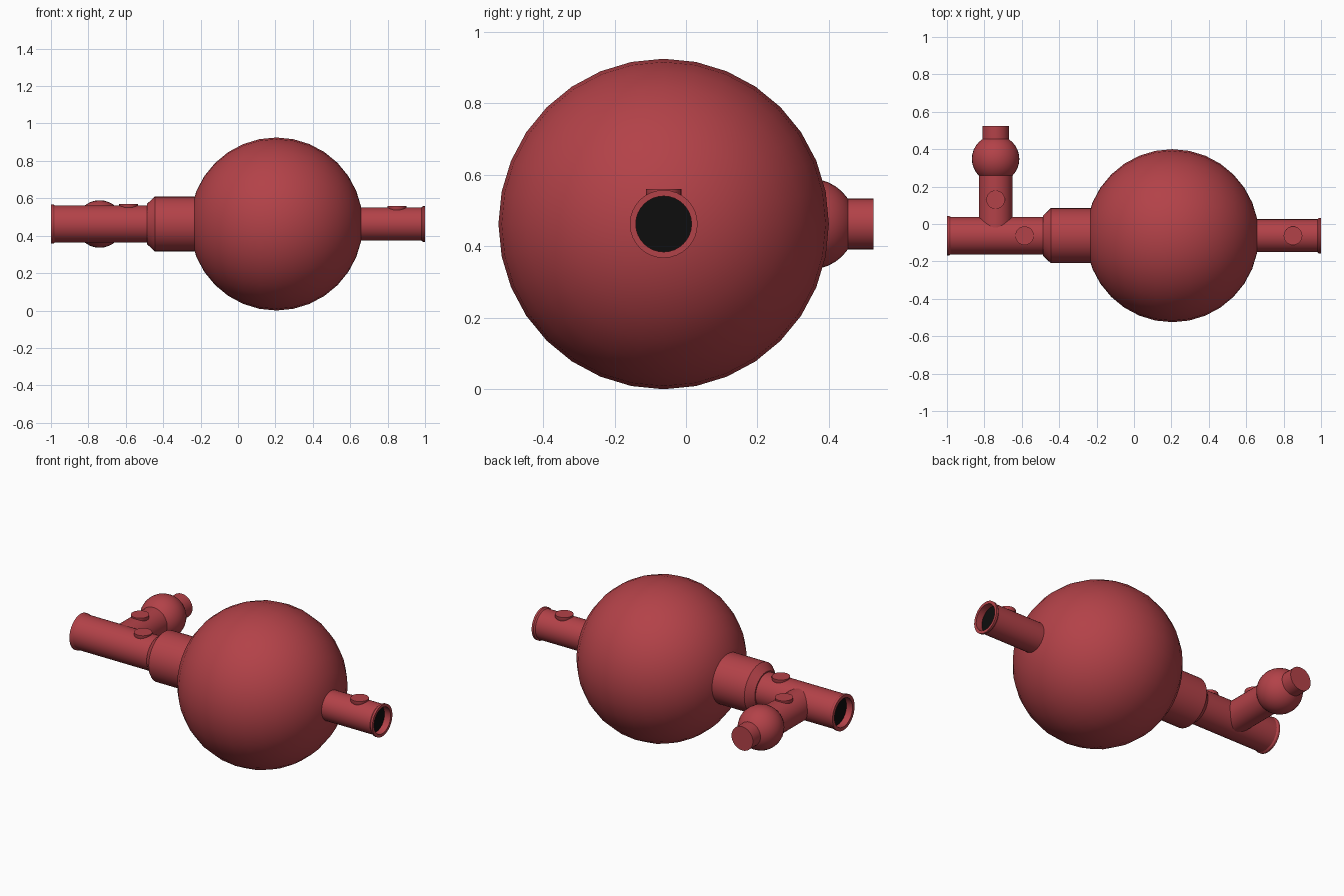
import bpy, math
from mathutils import Matrix, Vector

if "Cube" in bpy.data.objects:
    bpy.data.objects.remove(bpy.data.objects["Cube"])

CY, CZ = -0.0625, 0.4625      # main axis position
ARM_X = -0.74                 # side arm position

def material(name, rgb):
    m = bpy.data.materials.new(name)
    m.diffuse_color = (*rgb, 1)
    m.use_nodes = True
    m.node_tree.nodes["Principled BSDF"].inputs["Base Color"].default_value = m.diffuse_color
    return m

RED = material("red rubber", (0.45, 0.054, 0.065))
BLACK = material("black bore", (0.004, 0.004, 0.004))

def lathe(name, profile, origin, axis, mat=RED, n=32):
    """Spin (distance along axis, radius) points; radius 0 makes a pole."""
    rot = Vector((0, 0, 1)).rotation_difference(Vector(axis)).to_matrix().to_4x4()
    mx = Matrix.Translation(origin) @ rot
    verts, rings, faces = [], [], []
    for h, r in profile:
        k = 1 if r == 0 else n
        rings.append([len(verts) + i for i in range(k)])
        for i in range(k):
            a = 2 * math.pi * i / n
            verts.append(mx @ Vector((r * math.cos(a), r * math.sin(a), h)))
    for a, b in zip(rings, rings[1:]):
        for i in range(n):
            j = (i + 1) % n
            f = [a[i % len(a)], a[j % len(a)], b[j % len(b)], b[i % len(b)]]
            faces.append(list(dict.fromkeys(f)))
    me = bpy.data.meshes.new(name)
    me.from_pydata(verts, [], faces)
    me.materials.append(mat)
    ob = bpy.data.objects.new(name, me)
    bpy.context.collection.objects.link(ob)
    bpy.ops.object.select_all(action='DESELECT')
    bpy.context.view_layer.objects.active = ob
    ob.select_set(True)
    bpy.ops.object.shade_smooth_by_angle(angle=math.radians(30))
    return ob

def ball(name, radius, origin, axis, steps=16):
    pts = [(-radius * math.cos(math.pi * i / steps),
            radius * math.sin(math.pi * i / steps) if 0 < i < steps else 0)
           for i in range(steps + 1)]
    return lathe(name, pts, origin, axis)

def open_tube(name, length, r, lip, bore, direction, depth=0.04):
    """Tube ending at x = +-1 with a lip, a recessed bore and a black plug."""
    end = (direction, CY, CZ)
    axis = (-direction, 0, 0)
    lathe(name, [(depth, bore), (0, bore), (0, lip), (0.012, lip),
                 (0.02, r), (length, r)], end, axis)
    lathe(name + "_bore", [(depth, 0), (depth, bore)], end, axis, BLACK)

def button(name, x, y, top):
    lathe(name, [(-0.05, 0.0), (-0.05, 0.035), (-0.017, 0.05), (0, 0.05), (0, 0)],
          (x, y, top), (0, 0, 1), n=24)

# main bulb, collar and the two open tubes
ball("main_bulb", 0.4625, (0.205, CY, CZ), (1, 0, 0))
lathe("collar", [(-0.487, 0.09), (-0.487, 0.107), (-0.445, 0.147), (-0.2, 0.147)],
      (0, CY, CZ), (1, 0, 0))
open_tube("lower_tube", 0.55, 0.1, 0.105, 0.085, -1)
open_tube("upper_tube", 0.40, 0.088, 0.095, 0.078, 1)

# side arm with small bulb and closed end
lathe("side_arm", [(CY, 0.09), (0.262, 0.09)], (ARM_X, 0, CZ), (0, 1, 0))
ball("small_bulb", 0.127, (ARM_X, 0.348, CZ), (0, 1, 0))
lathe("arm_end", [(0.42, 0.071), (0.525, 0.071), (0.525, 0)],
      (ARM_X, 0, CZ), (0, 1, 0))

# valve buttons
button("lower_button", -0.585, CY, 0.57)
button("upper_button", 0.85, CY, 0.56)
button("arm_button", ARM_X, 0.13, 0.56)
